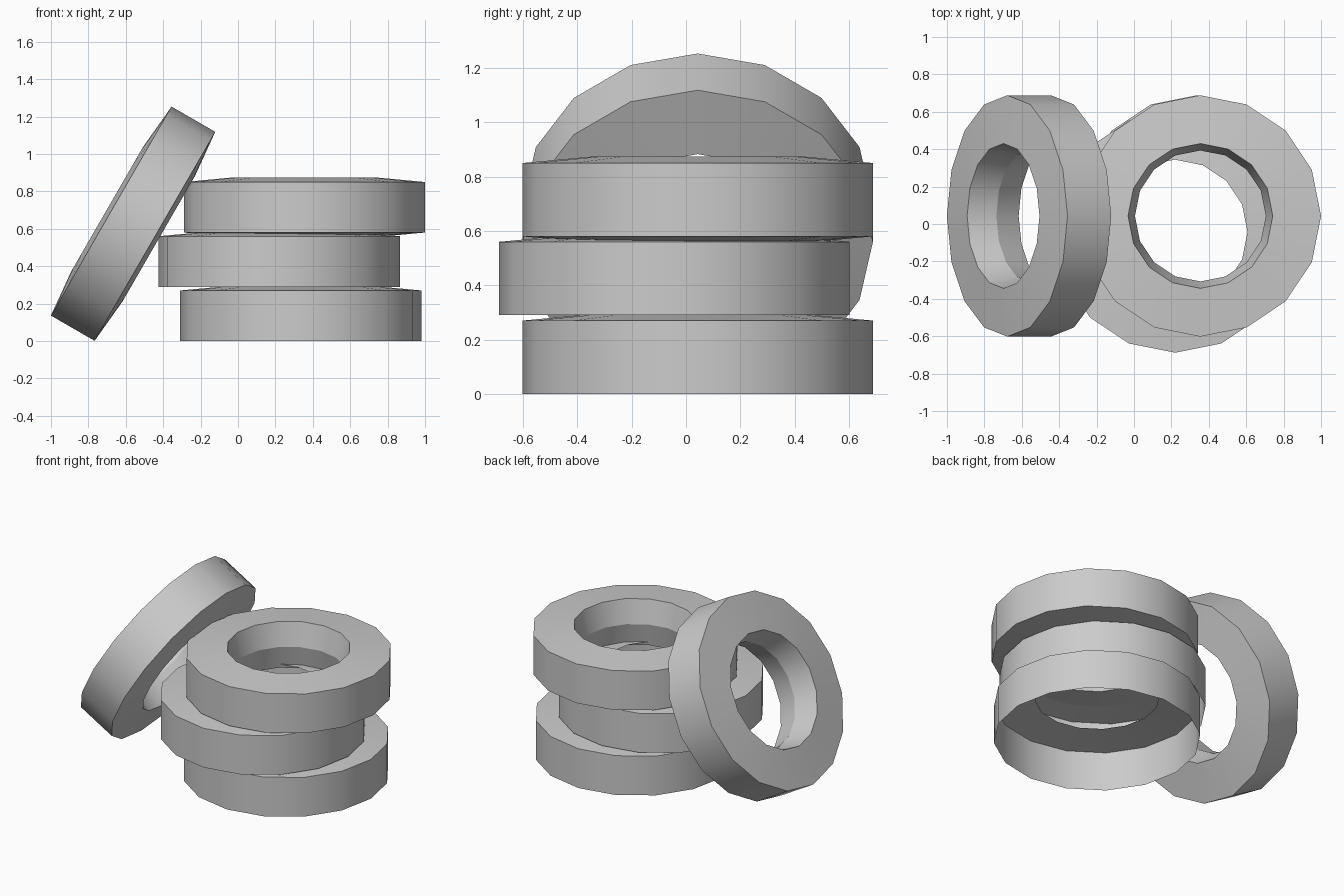
import bpy, bmesh, math

if "Cube" in bpy.data.objects:
    bpy.data.objects.remove(bpy.data.objects["Cube"])

SIDES = 16
R_OUT, R_HOLE, R_RIDGE = 0.645, 0.387, 0.35
H, BULGE = 0.135, 0.024   # half width of the tread, rise of the side walls

# Full cross-section: side walls rise toward the hole, bore narrows at mid-width
FULL = [(R_OUT, -H), (R_OUT, H), (R_HOLE, H + BULGE),
        (R_RIDGE, 0), (R_HOLE, -H - BULGE)]
# Covered tyres in the stack keep only the tread and the upper side wall
SHELL = FULL[:3]


def tyre(name, profile, closed, location, tilt=0):
    bm = bmesh.new()
    rings = []
    for r, z in profile:
        rings.append([bm.verts.new((r * math.cos(2 * math.pi * i / SIDES),
                                    r * math.sin(2 * math.pi * i / SIDES), z))
                      for i in range(SIDES)])
    pairs = list(zip(rings, rings[1:]))
    if closed:
        pairs.append((rings[-1], rings[0]))
    for a, b in pairs:
        for i in range(SIDES):
            j = (i + 1) % SIDES
            bm.faces.new((a[i], a[j], b[j], b[i]))
    mesh = bpy.data.meshes.new(name)
    bm.to_mesh(mesh)
    bm.free()
    ob = bpy.data.objects.new(name, mesh)
    bpy.context.collection.objects.link(ob)
    ob.location = location
    ob.rotation_euler[1] = tilt
    bpy.ops.object.select_all(action='DESELECT')
    ob.select_set(True)
    bpy.context.view_layer.objects.active = ob
    bpy.ops.object.shade_smooth_by_angle(angle=math.radians(24))
    return ob


# Stack of three
tyre("bottom_tyre", SHELL, False, (0.336, 0.043, H))
tyre("middle_tyre", SHELL, False, (0.22, -0.043, 0.29 + H))
tyre("top_tyre", FULL, True, (0.355, 0.043, 0.58 + H))

# Tyre leaning against the stack
tyre("leaning_tyre", FULL, True, (-0.561, 0.043, 0.627), math.radians(-60))
